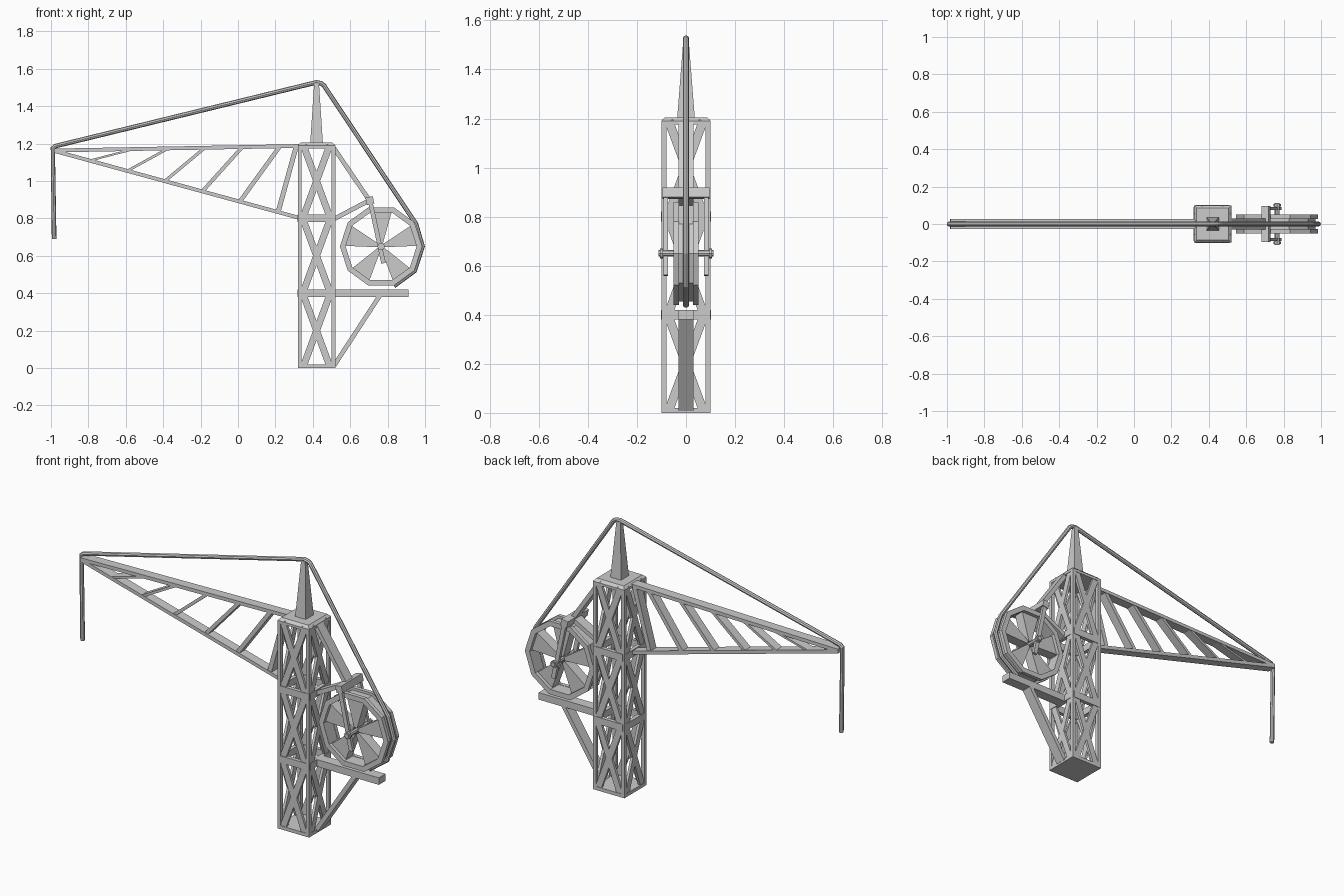
import bpy, bmesh, math
from mathutils import Vector, Matrix

if "Cube" in bpy.data.objects:
    bpy.data.objects.remove(bpy.data.objects["Cube"])

def mesh_obj(name, bm):
    bmesh.ops.recalc_face_normals(bm, faces=bm.faces)
    me = bpy.data.meshes.new(name)
    bm.to_mesh(me)
    bm.free()
    ob = bpy.data.objects.new(name, me)
    bpy.context.collection.objects.link(ob)
    return ob

def add_beam(bm, p, q, w, t, side):
    """Box from p to q: w wide along side, t thick across it."""
    p, q, s = Vector(p), Vector(q), Vector(side)
    d = (q - p).normalized()
    n = d.cross(s).normalized()
    s = n.cross(d)
    rot = Matrix((s, n, d)).transposed().to_4x4()
    m = Matrix.Translation((p + q) / 2) @ rot @ Matrix.Diagonal((w, t, (q - p).length, 1))
    bmesh.ops.create_cube(bm, size=1, matrix=m)

def beams(name, items):
    bm = bmesh.new()
    for it in items:
        add_beam(bm, *it)
    return mesh_obj(name, bm)

def loft(bm, a, b):
    """Closed solid between two matching vertex loops."""
    va, vb = [bm.verts.new(v) for v in a], [bm.verts.new(v) for v in b]
    bm.faces.new(va)
    bm.faces.new(vb)
    for i in range(len(a)):
        j = (i + 1) % len(a)
        bm.faces.new((va[i], va[j], vb[j], vb[i]))

Y = (0, 1, 0)
TX, H = 0.42, 0.09          # tower centre, half spacing of posts

# Tower posts, rails and cross braces
posts, rails, braces = [], [], []
for k in range(4):
    r = Matrix.Rotation(k * math.pi / 2, 3, 'Z')
    at = lambda u, v, z: r @ Vector((u, v, 0)) + Vector((TX, 0, z))
    nrm = r @ Vector((0, -1, 0))
    posts.append((at(-H, -H, 0), at(-H, -H, 1.19), 0.02, 0.02, nrm))
    for z in (0.4, 0.8):
        rails.append((at(-H, -H, z), at(H, -H, z), 0.022, 0.04, nrm))
    for z0, z1 in ((0.01, 0.39), (0.41, 0.79), (0.81, 1.19)):
        for s in (-1, 1):
            braces.append((at(-s * 0.07, -H, z0), at(s * 0.07, -H, z1), 0.015, 0.036, nrm))
beams("tower_posts", posts)
beams("tower_rails", rails)
beams("tower_braces", braces)
beams("tower_base", [((TX, 0, 0), (TX, 0, 0.02), 0.2, 0.2, Y)])

# Bevelled cap and tapered spire
def square(hx, hy, z):
    return [(TX + a * hx, b * hy, z) for a, b in ((-1, -1), (1, -1), (1, 1), (-1, 1))]
bm = bmesh.new()
loft(bm, square(0.1, 0.1, 1.175), square(0.1, 0.1, 1.19))
loft(bm, square(0.1, 0.1, 1.19), square(0.085, 0.085, 1.205))
mesh_obj("tower_cap", bm)
bm = bmesh.new()
loft(bm, square(0.034, 0.036, 1.2), square(0.013, 0.011, 1.52))
mesh_obj("spire", bm)

# Jib chords and slanted slats
beams("jib_chords", [((0.33, 0, 1.187), (-0.98, 0, 1.163), 0.055, 0.02, Y),
                     ((0.33, 0, 0.802), (-0.98, 0, 1.16), 0.055, 0.02, Y)])
slats = [(0.215, 0.835, 0.31, 1.18), (0.01, 0.89, 0.22, 1.18), (-0.19, 0.945, 0.02, 1.178),
         (-0.39, 1.0, -0.18, 1.175), (-0.59, 1.055, -0.38, 1.17), (-0.79, 1.11, -0.57, 1.167)]
beams("jib_slats", [((a, 0, b), (c, 0, d), 0.05, 0.026 - 0.003 * i, Y)
                    for i, (a, b, c, d) in enumerate(slats)])

# Rear platform and struts
beams("rear_platform", [((0.51, 0, 0.4), (0.912, 0, 0.4), 0.06, 0.04, Y)])
beams("rear_struts", [((0.515, 0, 0.015), (0.76, 0, 0.39), 0.06, 0.024, Y),
                      ((0.51, 0, 1.18), (0.70, 0, 0.90), 0.06, 0.024, Y),
                      ((0.51, 0, 0.795), (0.70, 0, 0.895), 0.06, 0.024, Y)])

# Wheel fork
fork_top, fork_end = Vector((0.705, 0, 0.9)), Vector((0.778, 0, 0.56))
beams("wheel_fork", [((0.705, -0.095, 0.895), (0.705, 0.095, 0.895), 0.04, 0.04,
                      fork_end - fork_top)] +
      [(fork_top + Vector((0, s * 0.083, 0)), fork_end + Vector((0, s * 0.083, 0)),
        0.018, 0.024, Y) for s in (-1, 1)])

# Ten-sided winding wheel: two flanges, drum, wedge spokes
C = Vector((0.765, 0, 0.65))
def polar(r, deg, y):
    a = math.radians(deg)
    return C + Vector((r * math.cos(a), y, r * math.sin(a)))

def ring(bm, ro, ri, y0, y1):
    prof = ((ro, y0), (ro, y1), (ri, y1), (ri, y0))
    loops = [[bm.verts.new(polar(r, 36 * k, y)) for r, y in prof] for k in range(10)]
    for k in range(10):
        a, b = loops[k], loops[(k + 1) % 10]
        for i in range(4):
            j = (i + 1) % 4
            bm.faces.new((a[i], a[j], b[j], b[i]))

bm = bmesh.new()
ring(bm, 0.22, 0.19, -0.05, -0.028)
ring(bm, 0.22, 0.19, 0.028, 0.05)
ring(bm, 0.205, 0.192, -0.028, 0.028)
mesh_obj("wheel_rim", bm)
bm = bmesh.new()
for k in range(5):
    a = 18 + 72 * k
    wedge = [(0.02, a - 30), (0.193, a - 17), (0.193, a + 17), (0.02, a + 30)]
    loft(bm, [polar(r, d, -0.03) for r, d in wedge], [polar(r, d, 0.03) for r, d in wedge])
mesh_obj("wheel_spokes", bm)

# Axle with end collars
bm = bmesh.new()
for r, y0, y1 in ((0.013, -0.112, 0.112), (0.02, -0.106, -0.094), (0.02, 0.094, 0.106)):
    loft(bm, [polar(r, 45 * k, y0) for k in range(8)], [polar(r, 45 * k, y1) for k in range(8)])
mesh_obj("axle", bm)

# Cable: wraps the wheel, over the spire, along the jib, hanging at the tip
path = [polar(0.222, d, 0) for d in (-72, -36, 0, 33)]
path += [Vector((x, 0, z)) for x, z in ((0.46, 1.51), (0.445, 1.522), (0.42, 1.527),
         (0.39, 1.52), (-0.975, 1.187), (-0.99, 1.175), (-0.983, 0.69))]
bm = bmesh.new()
N, R, rows = 8, 0.0125, []
for i, p in enumerate(path):
    d = (path[min(i + 1, len(path) - 1)] - p).normalized() + (p - path[max(i - 1, 0)]).normalized()
    n = d.normalized().cross(Vector(Y))
    rows.append([bm.verts.new(p + R * (math.cos(2 * math.pi * k / N) * n +
                 math.sin(2 * math.pi * k / N) * Vector(Y))) for k in range(N)])
for a, b in zip(rows, rows[1:]):
    for k in range(N):
        j = (k + 1) % N
        bm.faces.new((a[k], a[j], b[j], b[k]))
bm.faces.new(rows[0])
bm.faces.new(rows[-1])
mesh_obj("cable", bm)
